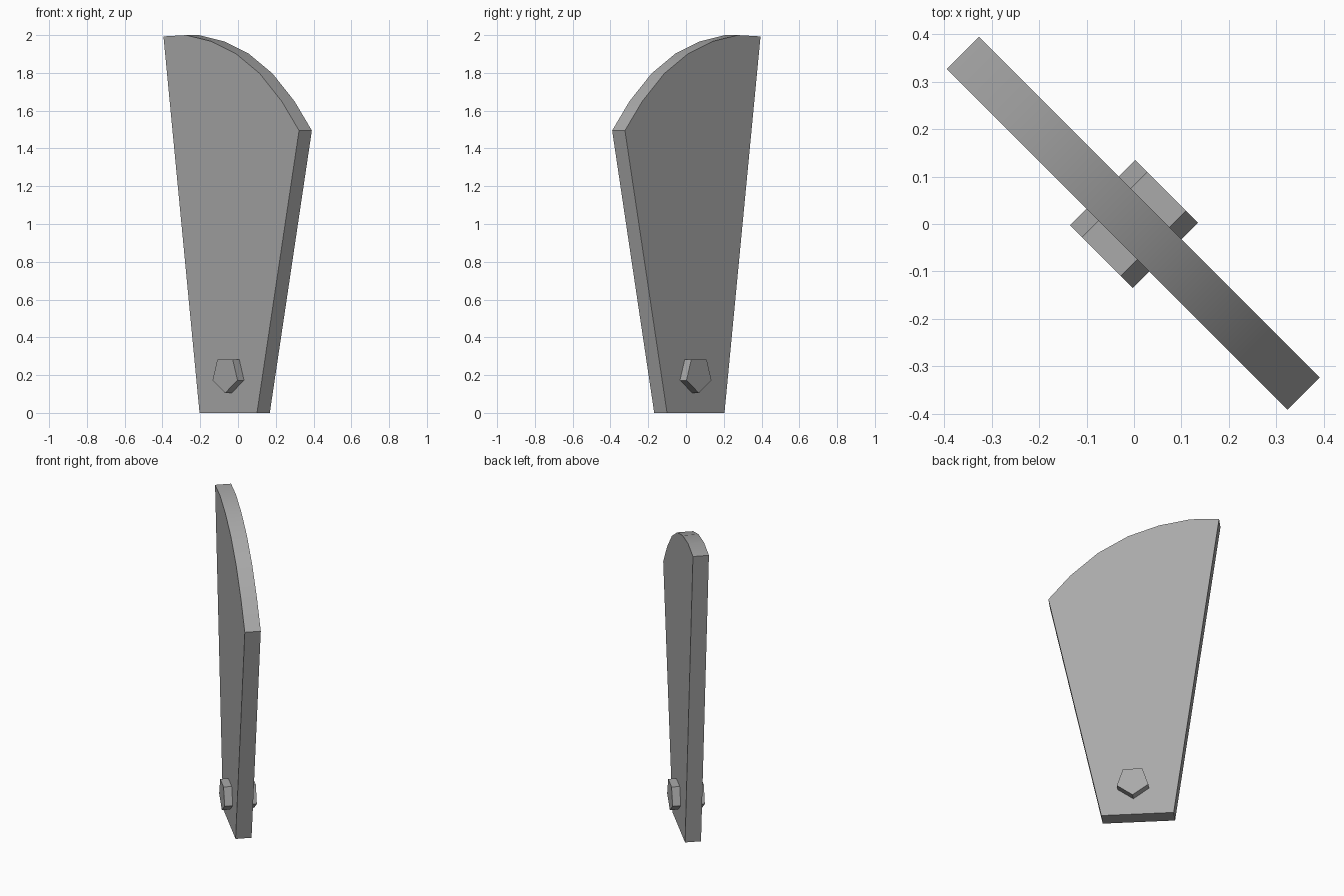
import bpy, bmesh, math
from mathutils import Matrix

cube = bpy.data.objects.get("Cube")
if cube:
    bpy.data.objects.remove(cube, do_unlink=True)

grey = bpy.data.materials.new("plain_grey")
grey.use_nodes = True
colour = (0.4, 0.4, 0.4, 1)
grey.diffuse_color = colour
grey.node_tree.nodes["Principled BSDF"].inputs["Base Color"].default_value = colour


def extruded_plate(name, outline, half_depth):
    """Extrude an upright (x, z) outline evenly along y, then turn it diagonally."""
    bm = bmesh.new()
    face = bm.faces.new([bm.verts.new((x, -half_depth, z)) for x, z in outline])
    result = bmesh.ops.extrude_face_region(bm, geom=[face])
    moved = [v for v in result["geom"] if isinstance(v, bmesh.types.BMVert)]
    bmesh.ops.translate(bm, vec=(0, 2 * half_depth, 0), verts=moved)
    bmesh.ops.recalc_face_normals(bm, faces=bm.faces)
    bm.transform(Matrix.Rotation(-math.pi / 4, 4, "Z"))
    mesh = bpy.data.meshes.new(name)
    bm.to_mesh(mesh)
    bm.free()
    mesh.materials.append(grey)
    obj = bpy.data.objects.new(name, mesh)
    bpy.context.collection.objects.link(obj)
    bpy.ops.object.select_all(action="DESELECT")
    obj.select_set(True)
    bpy.context.view_layer.objects.active = obj
    bpy.ops.object.shade_smooth_by_angle(angle=math.radians(30))
    return obj


# Tapered blade with a curved tip
blade_outline = [
    (-0.24, 0), (0.19, 0), (0.505, 1.495), (0.375, 1.65), (0.21, 1.797),
    (0.03, 1.903), (-0.153, 1.967), (-0.34, 2.0), (-0.51, 1.993),
]
extruded_plate("blade", blade_outline, 0.048)

# Five-sided pivot pin through the blade, pointing down
radius, height = 0.098, 0.203
pin_outline = []
for i in range(5):
    a = -math.pi / 2 + i * math.tau / 5
    pin_outline.append((radius * math.cos(a), height + radius * math.sin(a)))
extruded_plate("pivot_pin", pin_outline, 0.097)
